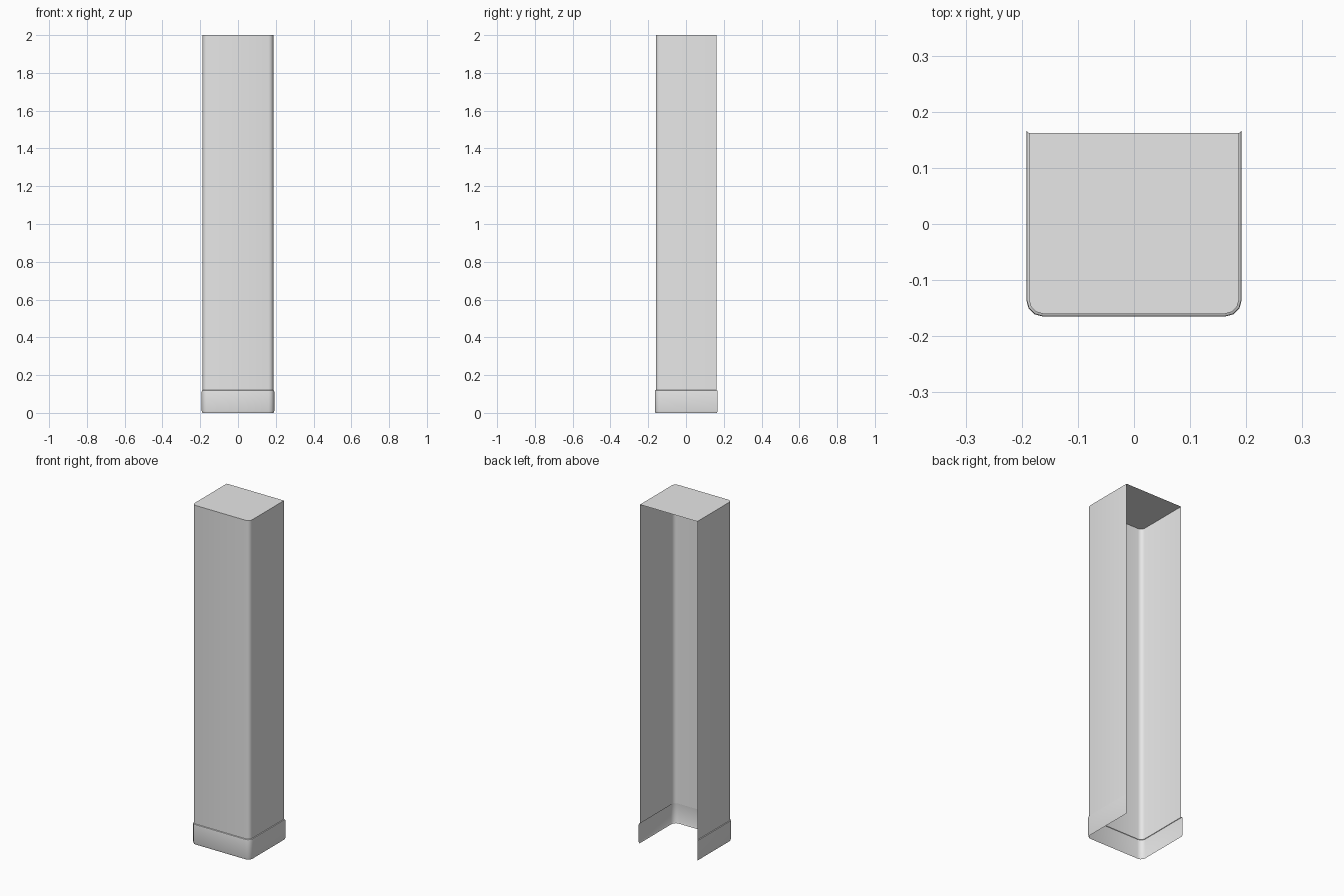
import bpy, bmesh, math

cube = bpy.data.objects.get("Cube")
if cube:
    bpy.data.objects.remove(cube, do_unlink=True)

HALF_W, FRONT, BACK = 0.187, -0.16, 0.162
RADIUS, STEPS = 0.025, 3

grey = bpy.data.materials.new("plain_grey")
grey.use_nodes = True
colour = (0.8, 0.8, 0.8, 1)
grey.diffuse_color = colour
grey.node_tree.nodes["Principled BSDF"].inputs["Base Color"].default_value = colour


def outline(off):
    """U-shaped plan, open at the back, with rounded front corners."""
    r = RADIUS + off
    cx, cy = HALF_W - RADIUS, FRONT + RADIUS
    arc = [(cx + r * math.sin(a), cy - r * math.cos(a))
           for a in (math.pi / 2 * i / STEPS for i in range(STEPS + 1))]
    right = arc + [(HALF_W + off, BACK + off)]
    return [(-x, y) for x, y in reversed(right)] + right


def loft(name, profile, capped=False):
    """Sweep the plan through (offset, height) pairs, listed bottom to top."""
    bm = bmesh.new()
    rings = [[bm.verts.new((x, y, z)) for x, y in outline(off)]
             for off, z in profile]
    for low, high in zip(rings, rings[1:]):
        for i in range(len(low) - 1):
            bm.faces.new((low[i], low[i + 1], high[i + 1], high[i]))
    if capped:
        bm.faces.new(rings[-1])
    mesh = bpy.data.meshes.new(name)
    bm.to_mesh(mesh)
    bm.free()
    obj = bpy.data.objects.new(name, mesh)
    bpy.context.collection.objects.link(obj)
    mesh.materials.append(grey)
    bpy.ops.object.select_all(action="DESELECT")
    obj.select_set(True)
    bpy.context.view_layer.objects.active = obj
    bpy.ops.object.shade_smooth_by_angle(angle=math.radians(40))
    return obj


# Thin column cover with a closed top and open back
loft("column_cover", [(0, 0.118), (0, 2.0)], capped=True)

# Slightly wider base trim with softened edges and a ledge meeting the cover
loft("base_trim", [(0.002, 0), (0.005, 0.01), (0.005, 0.112),
                   (0.004, 0.118), (0, 0.12)])
